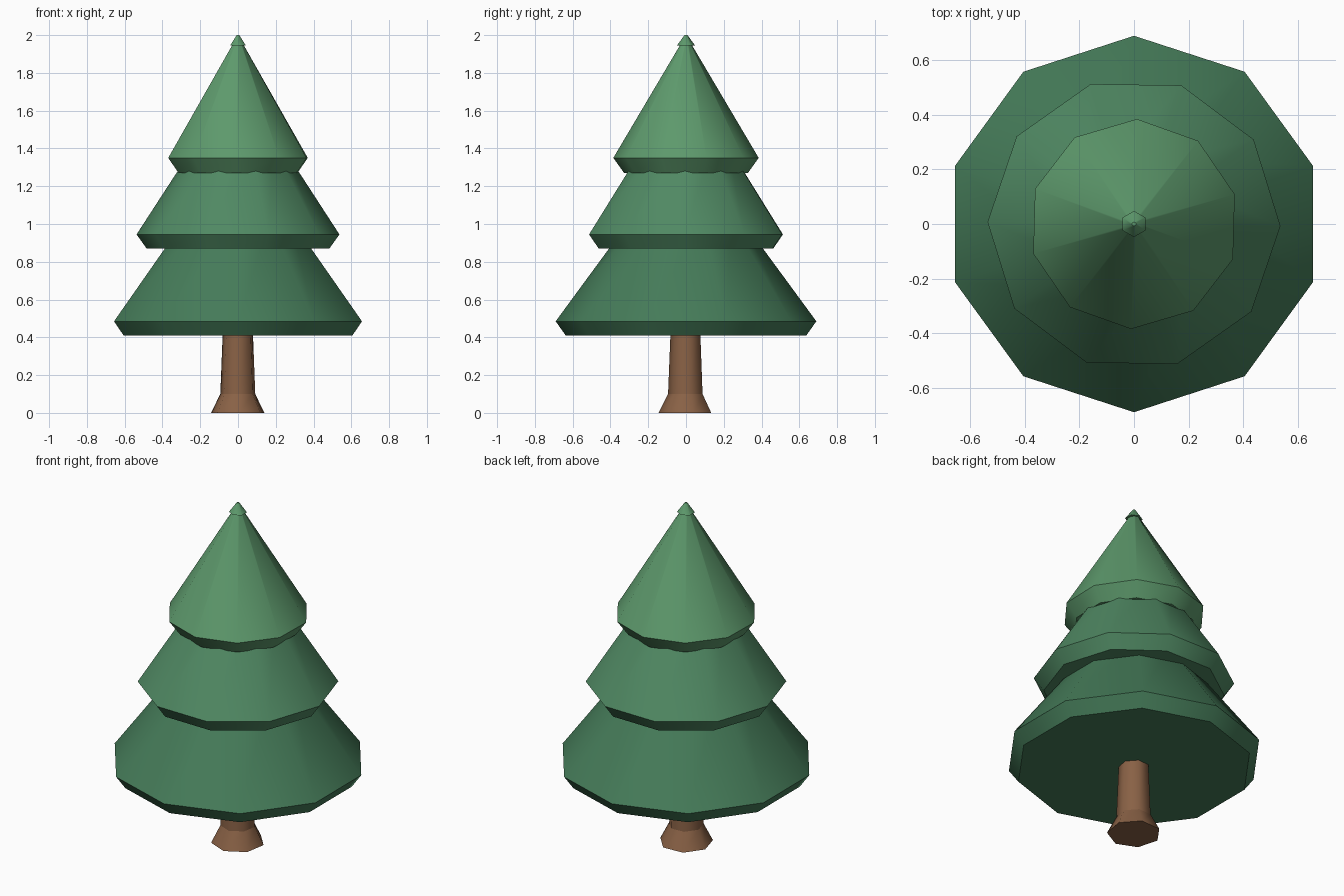
import bpy, bmesh, math

if "Cube" in bpy.data.objects:
    bpy.data.objects.remove(bpy.data.objects["Cube"])

def material(name, rgb):
    m = bpy.data.materials.new(name)
    m.diffuse_color = (*rgb, 1)
    m.use_nodes = True
    m.node_tree.nodes["Principled BSDF"].inputs["Base Color"].default_value = m.diffuse_color
    return m

def lathe(name, profile, sides, start_deg, mat):
    """Closed low-poly solid from (radius, z) rings, smooth around and creased at each ring."""
    bm = bmesh.new()
    rings = []
    for r, z in profile:
        rings.append([bm.verts.new((r * math.cos(a), r * math.sin(a), z))
                      for a in (math.radians(start_deg) + math.tau * i / sides
                                for i in range(sides))])
    for lo, hi in zip(rings, rings[1:]):
        for i in range(sides):
            j = (i + 1) % sides
            bm.faces.new((lo[i], lo[j], hi[j], hi[i])).smooth = True
    bm.faces.new(rings[0][::-1])
    bm.faces.new(rings[-1])
    for ring in rings:
        for i in range(sides):
            bm.edges.get((ring[i], ring[(i + 1) % sides])).smooth = False
    mesh = bpy.data.meshes.new(name)
    bm.to_mesh(mesh)
    bm.free()
    mesh.materials.append(mat)
    obj = bpy.data.objects.new(name, mesh)
    bpy.context.collection.objects.link(obj)
    return obj

bark = material("bark", (0.25, 0.12, 0.06))
dark = material("dark_green", (0.06, 0.20, 0.10))
mid = material("mid_green", (0.08, 0.25, 0.125))
light = material("light_green", (0.11, 0.32, 0.15))

# Trunk with flared foot
lathe("trunk", [(0.145, 0), (0.095, 0.1), (0.081, 0.45)], 7, -87, bark)

# Three foliage tiers, each turned a little further, with an undercut skirt
lathe("lower_foliage", [(0.637, 0.41), (0.69, 0.485), (0.29, 1.03)], 10, 90, dark)
lathe("middle_foliage", [(0.484, 0.87), (0.537, 0.945), (0.235, 1.41)], 10, 107.2, mid)
lathe("upper_foliage", [(0.328, 1.27), (0.385, 1.35), (0.012, 1.98)], 10, 124.4, light)

# Small six-sided cap at the top
lathe("tip", [(0.048, 1.945), (0.008, 2.0)], 6, 90, light)
